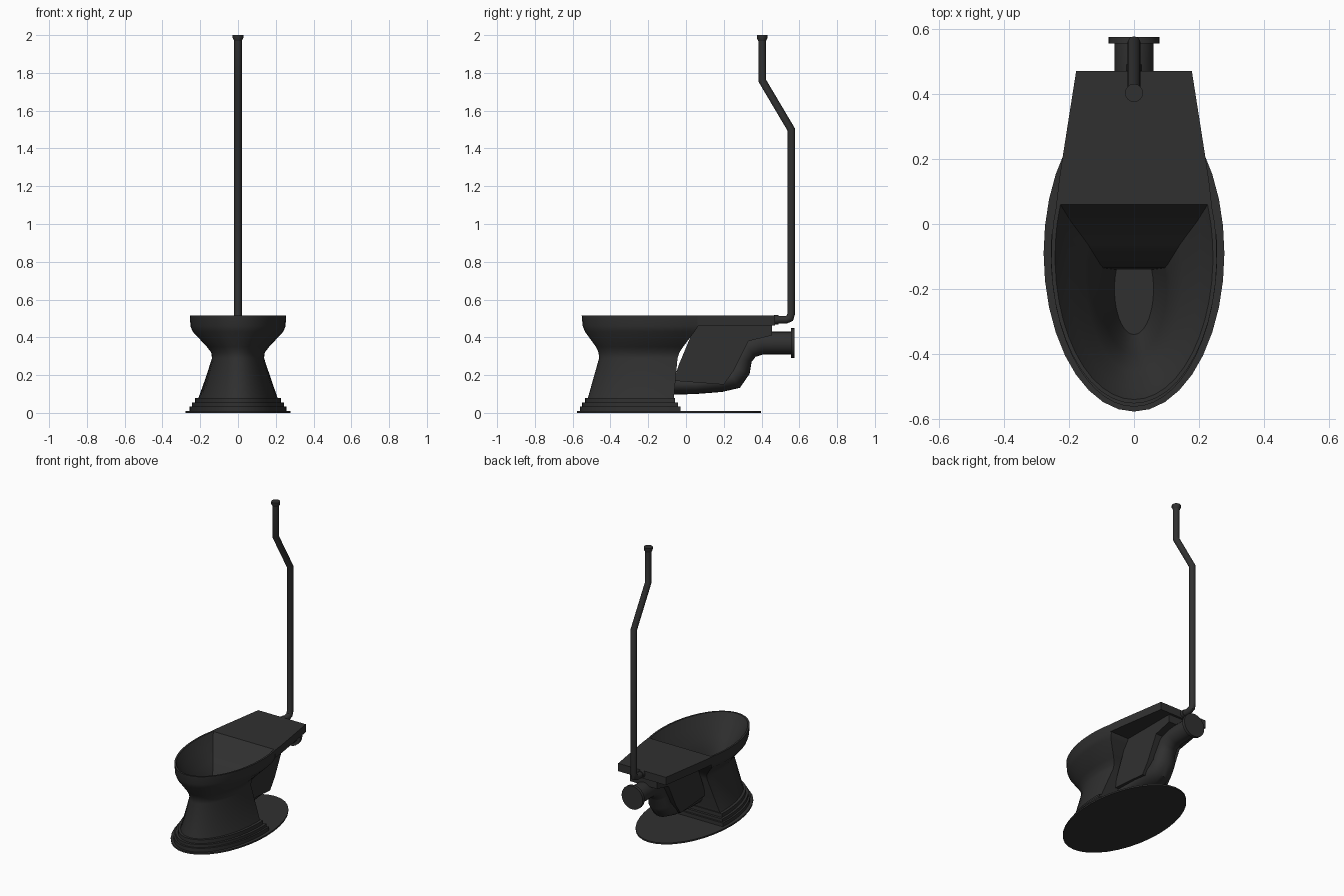
import bpy, bmesh, math
from mathutils import Vector

if "Cube" in bpy.data.objects:
    bpy.data.objects.remove(bpy.data.objects["Cube"])

mat = bpy.data.materials.new("black glaze")
mat.diffuse_color = (0.03, 0.03, 0.03, 1)
mat.use_nodes = True
mat.node_tree.nodes["Principled BSDF"].inputs["Base Color"].default_value = mat.diffuse_color


def finish(name, bm, angle=35):
    bmesh.ops.recalc_face_normals(bm, faces=bm.faces)
    me = bpy.data.meshes.new(name)
    bm.to_mesh(me)
    bm.free()
    me.materials.append(mat)
    ob = bpy.data.objects.new(name, me)
    bpy.context.collection.objects.link(ob)
    bpy.ops.object.select_all(action='DESELECT')
    ob.select_set(True)
    bpy.context.view_layer.objects.active = ob
    bpy.ops.object.shade_smooth_by_angle(angle=math.radians(angle))
    return ob


def loft(name, rings, angle=35):
    """Skin closed rings of equal length and cap both ends."""
    bm = bmesh.new()
    vs = [[bm.verts.new(p) for p in r] for r in rings]
    n = len(vs[0])
    for a, b in zip(vs, vs[1:]):
        for i in range(n):
            j = (i + 1) % n
            bm.faces.new((a[i], a[j], b[j], b[i]))
    bm.faces.new(vs[0])
    bm.faces.new(vs[-1])
    return finish(name, bm, angle)


def d_section(z, rx, yf, yc, yb, zb=None, n=28):
    """Oval with its front at yf and centre at yc, cut flat at yb."""
    ry = yc - yf
    t0 = math.asin(max(-1, min(1, (yb - yc) / ry)))
    span = math.pi + 2 * t0
    return [(rx * math.cos(t0 - span * i / n), yc + ry * math.sin(t0 - span * i / n), z)
            for i in range(n + 1)]


def tube(name, path, n=16):
    """Round or oval tube in the x=0 plane; path items are (y, z, rx, r)."""
    pts = [Vector((0, p[0], p[1])) for p in path]
    rings = []
    for i, (p, q) in enumerate(zip(pts, path)):
        d0 = (p - pts[i - 1]).normalized() if i else None
        d1 = (pts[i + 1] - p).normalized() if i < len(pts) - 1 else None
        t = ((d0 or d1) + (d1 or d0)).normalized()
        side = Vector((0, -t.z, t.y))
        k = 1 / max(0.7, t.dot(d0 or d1))
        rings.append([p + Vector((q[2] * math.cos(a), 0, 0)) + side * (q[3] * k * math.sin(a))
                      for a in (2 * math.pi * j / n for j in range(n))])
    return loft(name, rings, 40)


def prism(name, outline, axis, lo, hi):
    """Extrude a 2D outline: axis 'z' takes (x, y), axis 'x' takes (y, z)."""
    place = (lambda p, h: (p[0], p[1], h)) if axis == 'z' else (lambda p, h: (h, p[0], p[1]))
    return loft(name, [[place(p, h) for p in outline] for h in (lo, hi)], 25)


# Floor plate
prism("floor_plate", [(0.278 * math.cos(2 * math.pi * i / 36), -0.09 + 0.487 * math.sin(2 * math.pi * i / 36))
                      for i in range(36)], 'z', 0, 0.01)

# Stepped plinth
for i, (z0, z1, inset) in enumerate([(0.0, 0.035, 0), (0.035, 0.055, 0.012), (0.055, 0.08, 0.028)]):
    loft(f"plinth_step_{i + 1}", [d_section(z, 0.256 - inset, -0.562 + inset, -0.09, -0.03 - inset)
                                  for z in (z0, z1)])

# Pedestal and bowl: outside from the plinth up, over the rim, down inside
shell = [
    (0.07, 0.213, -0.522, -0.09, -0.065),
    (0.29, 0.138, -0.460, -0.16, -0.045),
    (0.32, 0.142, -0.463, -0.16, -0.035),
    (0.35, 0.165, -0.477, -0.15, -0.015),
    (0.43, 0.240, -0.535, -0.11, 0.045),
    (0.46, 0.252, -0.547, -0.10, 0.065),
    (0.515, 0.255, -0.552, -0.10, 0.065),
    (0.515, 0.243, -0.540, -0.10, 0.060),
    (0.45, 0.205, -0.505, -0.11, 0.010),
    (0.38, 0.150, -0.455, -0.15, -0.060),
    (0.31, 0.110, -0.415, -0.20, -0.125),
    (0.27, 0.100, -0.400, -0.20, -0.135),
    (0.14, 0.060, -0.340, -0.20, -0.140),
]
loft("bowl", [d_section(*s) for s in shell])

# Rear shelf behind the bowl opening
half = [(0.239, 0.06), (0.231, 0.13), (0.222, 0.19), (0.178, 0.47)]
prism("rear_shelf", half + [(-x, y) for x, y in reversed(half)], 'z', 0.462, 0.515)

# Web carrying the shelf on the trap
prism("shelf_web", [(-0.065, 0.17), (-0.04, 0.25), (0.05, 0.465), (0.455, 0.465), (0.455, 0.41),
                    (0.33, 0.38), (0.25, 0.22), (0.2, 0.15)], 'x', -0.1, 0.1)

# Trap and waste outlet
tube("trap", [(-0.12, 0.15, 0.08, 0.055), (0.05, 0.15, 0.085, 0.05), (0.18, 0.165, 0.085, 0.055),
              (0.25, 0.185, 0.08, 0.06), (0.285, 0.23, 0.075, 0.055), (0.295, 0.29, 0.065, 0.055),
              (0.33, 0.345, 0.062, 0.058), (0.40, 0.37, 0.06, 0.06), (0.56, 0.37, 0.06, 0.06)], 20)
tube("outlet_flange", [(0.555, 0.37, 0.079, 0.079), (0.575, 0.37, 0.079, 0.079)], 24)

# Flush pipe with its collars
R = 0.02
tube("flush_pipe", [(0.45, 0.493, R, R), (0.53, 0.493, R, R), (0.55, 0.502, R, R), (0.557, 0.525, R, R),
                    (0.557, 1.5, R, R), (0.403, 1.76, R, R), (0.403, 1.99, R, R)])
tube("shelf_collar", [(0.465, 0.493, 0.024, 0.024), (0.49, 0.493, 0.024, 0.024)])
tube("top_collar", [(0.403, 1.97, 0.021, 0.021), (0.403, 1.985, 0.028, 0.028), (0.403, 2.0, 0.028, 0.028)])
